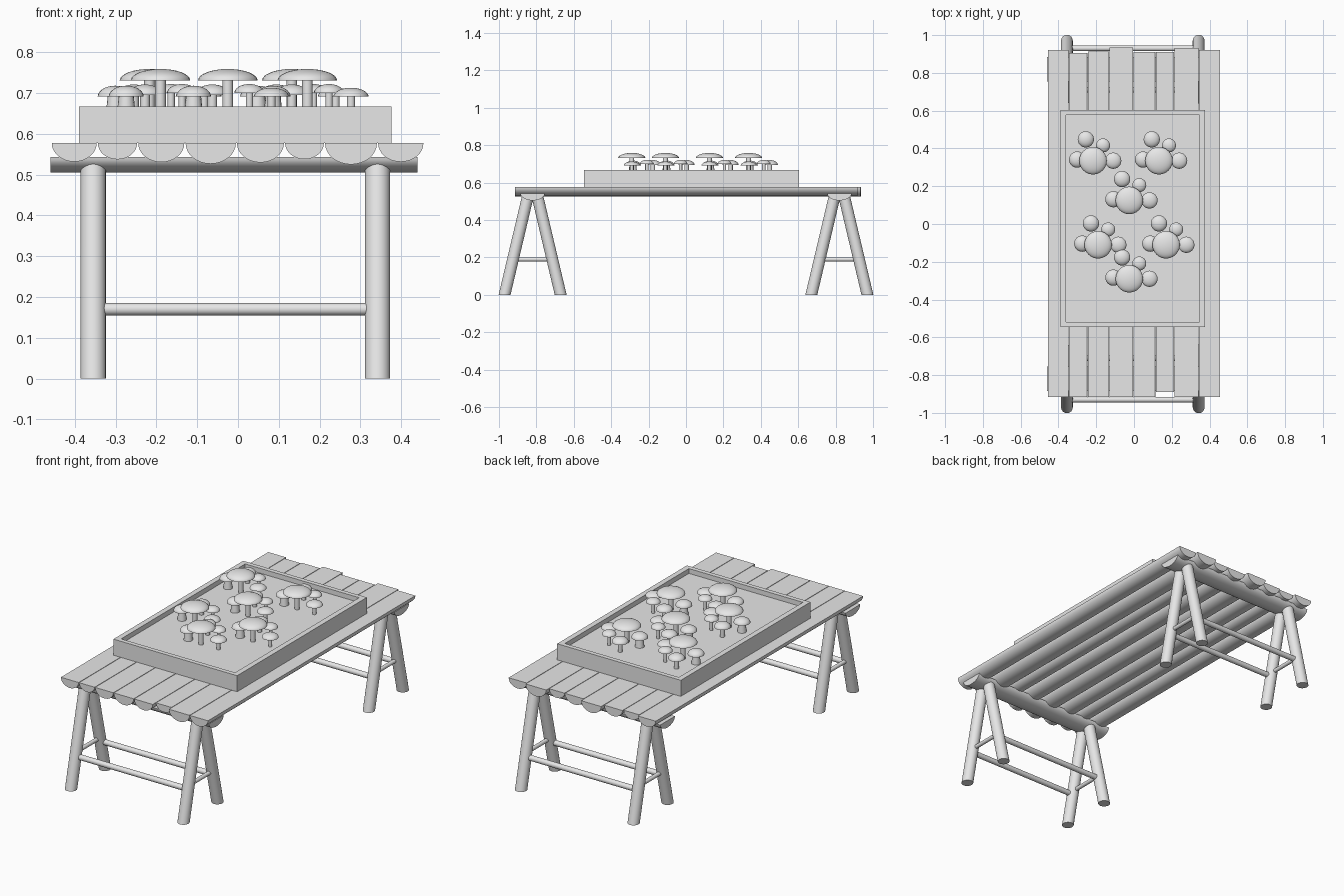
import bpy, bmesh, math
from mathutils import Vector

cube = bpy.data.objects.get("Cube")
if cube:
    bpy.data.objects.remove(cube, do_unlink=True)

grey = bpy.data.materials.new("plain_grey")
grey.use_nodes = True
grey.diffuse_color = (0.8, 0.8, 0.8, 1)
grey.node_tree.nodes["Principled BSDF"].inputs["Base Color"].default_value = (0.8, 0.8, 0.8, 1)


def finish(name, bm, smooth=False):
    bmesh.ops.recalc_face_normals(bm, faces=bm.faces)
    mesh = bpy.data.meshes.new(name)
    bm.to_mesh(mesh)
    bm.free()
    mesh.materials.append(grey)
    obj = bpy.data.objects.new(name, mesh)
    bpy.context.collection.objects.link(obj)
    if smooth:
        bpy.ops.object.select_all(action="DESELECT")
        obj.select_set(True)
        bpy.context.view_layer.objects.active = obj
        bpy.ops.object.shade_smooth_by_angle(angle=math.radians(40))
    return obj


def box(name, low, high):
    bm = bmesh.new()
    bmesh.ops.create_cube(bm, size=1)
    for v in bm.verts:
        v.co = [a + (b - a) * (c + 0.5) for a, b, c in zip(low, high, v.co)]
    finish(name, bm)


def pole(name, start, end, radius, flat_foot=False):
    """Round pole between two points, optionally sawn level at its foot."""
    start, end = Vector(start), Vector(end)
    axis = (end - start).normalized()
    turn = axis.to_track_quat("Z", "Y")
    bm = bmesh.new()
    bmesh.ops.create_cone(bm, cap_ends=True, segments=24, radius1=radius,
                          radius2=radius, depth=(end - start).length)
    for v in bm.verts:
        at_foot = v.co.z < 0
        v.co = turn @ v.co + (start + end) / 2
        if flat_foot and at_foot:
            v.co -= axis * (v.co.z / axis.z)
    finish(name, bm, True)


def half_log(name, along, span, centre, width, depth, top):
    """Split log: flat face up, rounded underside, running along x or y."""
    bm = bmesh.new()
    rings = []
    for s in span:
        ring = []
        for i in range(17):
            a = math.pi * i / 16
            across = centre + width / 2 * math.cos(a)
            z = top - depth * math.sin(a)
            ring.append(bm.verts.new((across, s, z) if along == "y" else (s, across, z)))
        rings.append(ring)
        bm.faces.new(ring)
    for i in range(17):
        j = (i + 1) % 17
        bm.faces.new((rings[0][i], rings[0][j], rings[1][j], rings[1][i]))
    finish(name, bm, True)


def lathe(name, profile, x, y, segments=24):
    bm = bmesh.new()
    verts = [bm.verts.new((r, 0, z)) for r, z in profile]
    edges = [bm.edges.new(pair) for pair in zip(verts, verts[1:])]
    bmesh.ops.spin(bm, geom=verts + edges, cent=(0, 0, 0), axis=(0, 0, 1),
                   angle=2 * math.pi, steps=segments)
    bmesh.ops.remove_doubles(bm, verts=bm.verts, dist=0.0001)
    bmesh.ops.translate(bm, verts=bm.verts, vec=(x, y, 0))
    finish(name, bm, True)


# Table top: half-log planks of uneven width and length
TOP = 0.577
seams = [-0.458, -0.345, -0.246, -0.13, -0.004, 0.114, 0.212, 0.342, 0.456]
backs = [0.92, 0.905, 0.912, 0.935, 0.91, 0.91, 0.932, 0.92]
for i, back in enumerate(backs):
    left, right = seams[i], seams[i + 1]
    front = -0.89 if i == 5 else -0.915
    half_log(f"plank_{i + 1}", "y", (front, back), (left + right) / 2,
             right - left - 0.003, 0.4 * (right - left), TOP)

# Two trestles: cross beam, splayed legs, long rails and side rungs
LEG_X = (-0.355, 0.342)


def leg_y(z, outer):
    return 0.97 - 0.236 * z if outer else 0.67 + 0.236 * z


for end, side in (("front", -1), ("back", 1)):
    half_log(f"{end}_beam", "x", (-0.46, 0.44), side * 0.82, 0.13, 0.038, 0.543)
    for x, hand in zip(LEG_X, ("right", "left")):
        for outer in (True, False):
            place = "outer" if outer else "inner"
            pole(f"{end}_{hand}_{place}_leg", (x, side * leg_y(0, outer), 0),
                 (x, side * leg_y(0.528, outer), 0.528), 0.031, True)
        pole(f"{end}_{hand}_rung", (x, side * leg_y(0.19, True), 0.19),
             (x, side * leg_y(0.19, False), 0.19), 0.011)
    for outer in (True, False):
        place = "outer" if outer else "inner"
        y = side * leg_y(0.17, outer)
        pole(f"{end}_{place}_rail", (LEG_X[0], y, 0.17), (LEG_X[1], y, 0.17), 0.015)

# Planting tray with a low rim
X0, X1, Y0, Y1, RIM, SOIL = -0.39, 0.376, -0.545, 0.603, 0.667, 0.64
box("tray_right_wall", (X0, Y0, TOP), (X0 + 0.03, Y1, RIM))
box("tray_left_wall", (X1 - 0.03, Y0, TOP), (X1, Y1, RIM))
box("tray_front_wall", (X0 + 0.03, Y0, TOP), (X1 - 0.03, Y0 + 0.025, RIM))
box("tray_back_wall", (X0 + 0.03, Y1 - 0.025, TOP), (X1 - 0.03, Y1, RIM))
box("tray_soil", (X0 + 0.03, Y0 + 0.025, TOP), (X1 - 0.03, Y1 - 0.025, SOIL))


# Mushrooms: domed cap on a stem, grown in clusters of five
def mushroom(name, x, y, radius, brim, height, foot, neck):
    dome = [(radius * math.cos(a), brim + height * math.sin(a))
            for a in (math.pi / 2 * i / 8 for i in range(8))]
    cap = [(0, brim + 0.004), (radius * 0.9, brim)] + dome + [(0, brim + height)]
    lathe(name + "_cap", cap, x, y)
    stem = [(0, SOIL), (foot, SOIL), (neck, brim + 0.005), (0, brim + 0.005)]
    lathe(name + "_stem", stem, x, y, 16)


members = [
    ("tall", 0, 0, 0.073, 0.731, 0.028, 0.013, 0.013),
    ("stout", -0.084, 0.006, 0.043, 0.691, 0.027, 0.024, 0.018),
    ("rear", -0.038, 0.113, 0.043, 0.695, 0.026, 0.012, 0.012),
    ("little", 0.053, 0.081, 0.037, 0.700, 0.022, 0.009, 0.009),
    ("side", 0.107, 0, 0.043, 0.691, 0.022, 0.010, 0.010),
]
clusters = [(-0.217, 0.335), (0.132, 0.335), (-0.025, 0.125),
            (-0.19, -0.11), (0.17, -0.11), (-0.025, -0.29)]
for n, (cx, cy) in enumerate(clusters, 1):
    for kind, dx, dy, *size in members:
        mushroom(f"{kind}_mushroom_{n}", cx + dx, cy + dy, *size)
